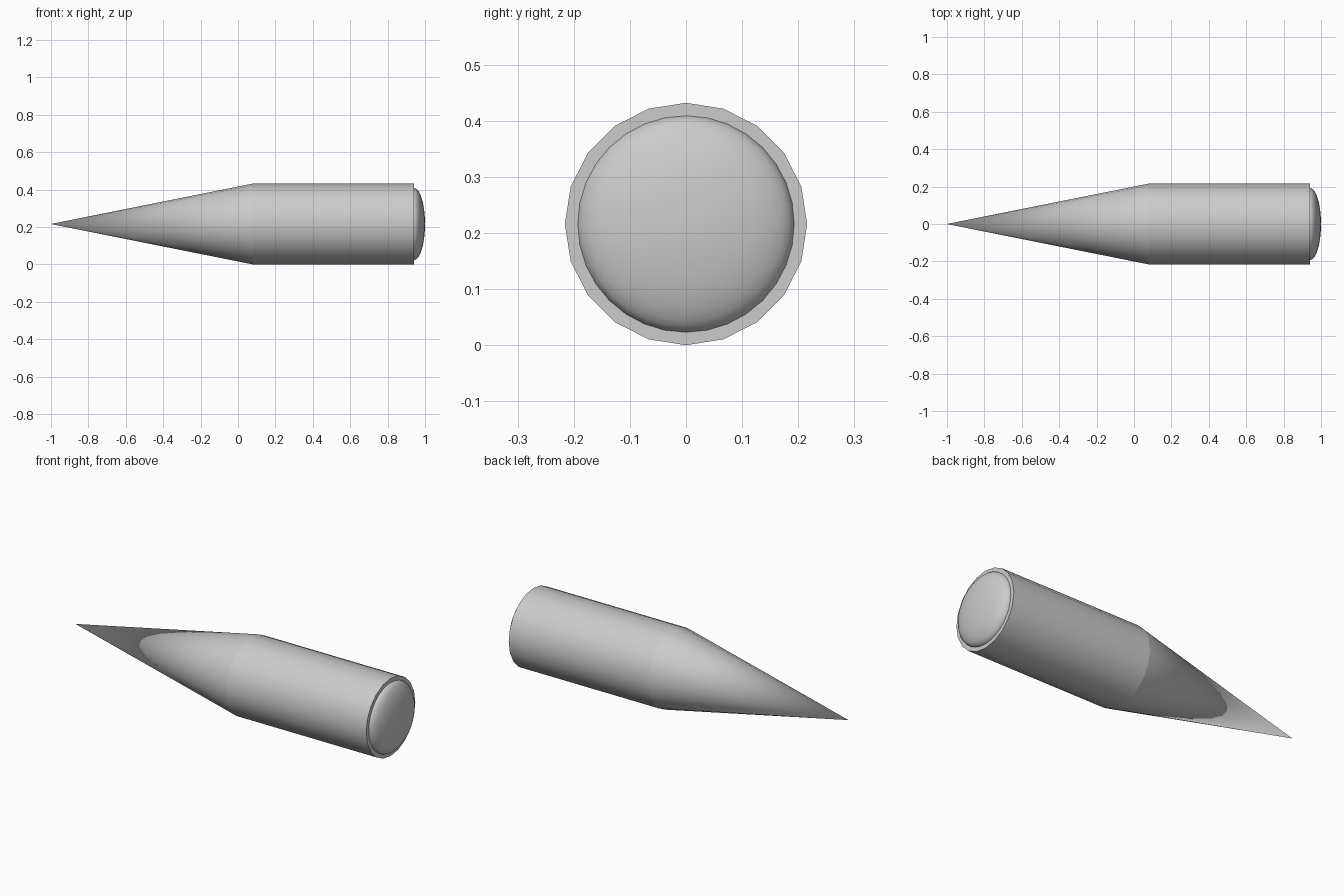
import bpy, bmesh
from math import sin, cos, pi

if "Cube" in bpy.data.objects:
    bpy.data.objects.remove(bpy.data.objects["Cube"])

RADIUS = 0.216
SIDES = 20


def lathe(name, profile, sides, angle=pi / 6):
    """Revolve (x, radius) points around the long axis; zero radius gives a pole."""
    bm = bmesh.new()
    rings = []
    for x, r in profile:
        if r == 0:
            rings.append([bm.verts.new((x, 0, RADIUS))])
        else:
            rings.append([bm.verts.new((x, r * sin(2 * pi * i / sides),
                                        RADIUS + r * cos(2 * pi * i / sides)))
                          for i in range(sides)])
    for a, b in zip(rings, rings[1:]):
        for i in range(sides):
            j = (i + 1) % sides
            quad = [a[i % len(a)], a[j % len(a)], b[j % len(b)], b[i % len(b)]]
            bm.faces.new(list(dict.fromkeys(quad)))
    # close open ends
    for ring in (rings[0], rings[-1]):
        if len(ring) > 1:
            bm.faces.new(ring)
    bmesh.ops.recalc_face_normals(bm, faces=bm.faces)
    mesh = bpy.data.meshes.new(name)
    bm.to_mesh(mesh)
    bm.free()
    obj = bpy.data.objects.new(name, mesh)
    bpy.context.collection.objects.link(obj)
    bpy.ops.object.select_all(action='DESELECT')
    obj.select_set(True)
    bpy.context.view_layer.objects.active = obj
    bpy.ops.object.shade_smooth_by_angle(angle=angle)
    return obj


# Straight barrel with flat rear rim
lathe("barrel", [(0.08, RADIUS), (0.94, RADIUS)], SIDES)

# Long pointed nose, smooth to a single tip
lathe("nose_cone", [(-1.0, 0), (0.08, RADIUS)], SIDES)

# Shallow rounded cap at the rear
steps = 10
dome = [(0.94 + 0.06 * sin(pi / 2 * k / steps), 0.193 * cos(pi / 2 * k / steps))
        for k in range(steps)] + [(1.0, 0)]
lathe("end_cap", dome, 32, pi / 4)
